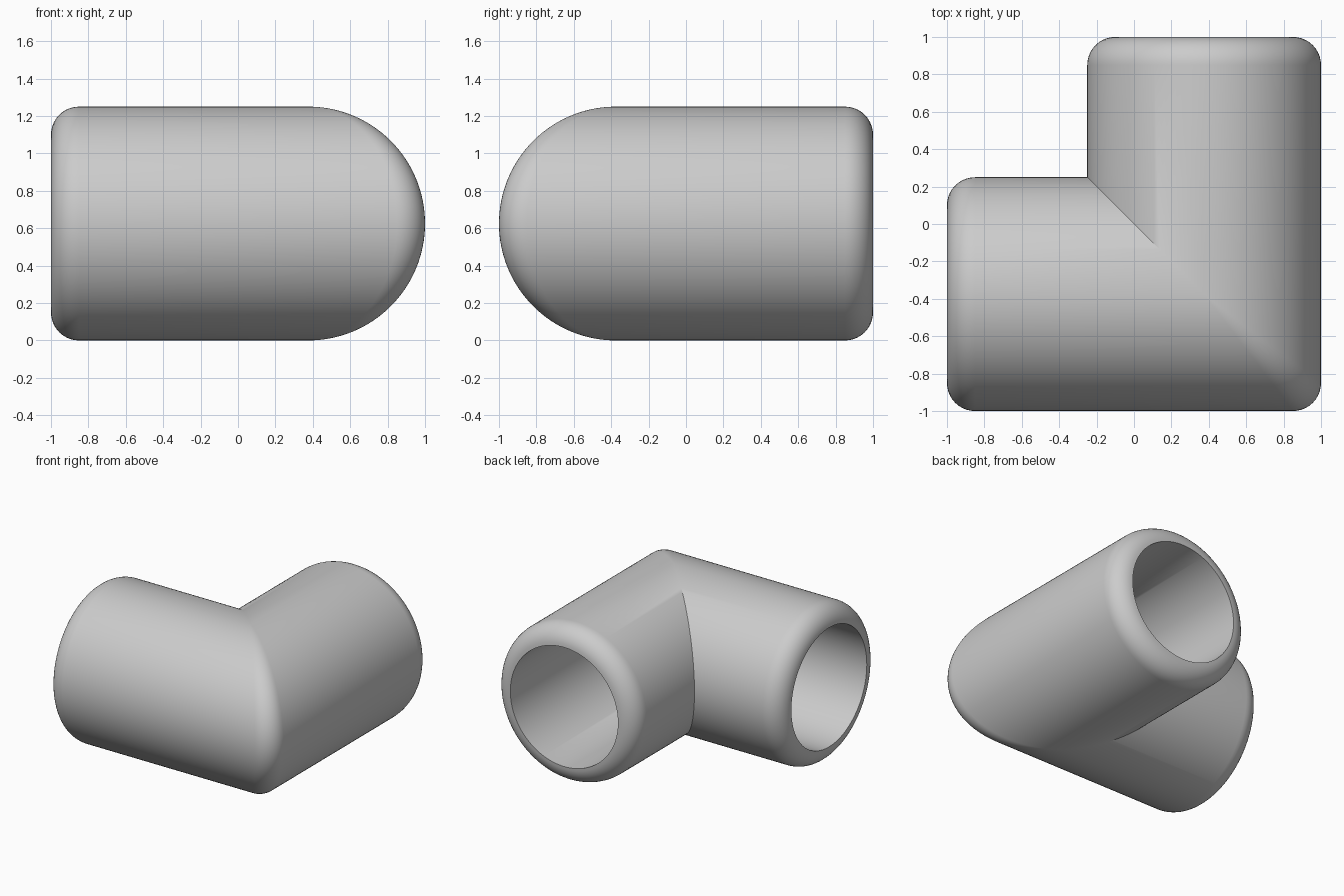
import bpy
import bmesh
from math import sin, cos, pi, radians
from mathutils import Vector

if "Cube" in bpy.data.objects:
    bpy.data.objects.remove(bpy.data.objects["Cube"], do_unlink=True)

OUTER, BORE = 0.625, 0.475
ROUND = OUTER - BORE                 # radius of rims and outer corner
CORNER = Vector((0.375, -0.375, OUTER))   # where the two pipe axes meet
SIDES, STEPS = 128, 10


def arm_a(radius, pos):
    """Ring of the arm along x."""
    return lambda c, s: Vector((pos, CORNER.y - radius * c, CORNER.z + radius * s))


def arm_b(radius, pos):
    """Ring of the arm along y."""
    return lambda c, s: Vector((CORNER.x + radius * c, pos, CORNER.z + radius * s))


def miter(radius):
    """Ring in the diagonal plane between the arms."""
    return lambda c, s: CORNER + radius * Vector((c, -c, s))


def corner_round(t):
    """Rolling-ball rounding on the outside of the bend, sharp on the inside."""
    def ring(c, s):
        if c <= 0.001:
            return miter(OUTER)(c, s)
        normal = Vector((0, -c, s)).slerp(Vector((c, 0, s)), t)
        return miter(BORE)(c, s) + ROUND * normal
    return ring


def rim(arm, end):
    """Quarter-round lip from the bore edge to the outside of an arm."""
    inward = -1 if end > 0 else 1
    angles = [pi / 2 * i / STEPS for i in range(STEPS + 1)]
    return [arm(BORE + ROUND * sin(a), end + inward * ROUND * (1 - cos(a)))
            for a in angles]


# Rings in order: first lip, outer bend, second lip, then back through the bore
rings = rim(arm_a, -1)
rings += [corner_round(i / STEPS) for i in range(STEPS + 1)]
rings += reversed(rim(arm_b, 1))
rings.append(miter(BORE))

bm = bmesh.new()
loops = []
for ring in rings:
    angles = [2 * pi * k / SIDES for k in range(SIDES)]
    loops.append([bm.verts.new(ring(cos(a), sin(a))) for a in angles])
for i, loop in enumerate(loops):
    after = loops[(i + 1) % len(loops)]
    for k in range(SIDES):
        n = (k + 1) % SIDES
        bm.faces.new((loop[k], loop[n], after[n], after[k]))
bmesh.ops.remove_doubles(bm, verts=bm.verts[:], dist=0.00005)
bmesh.ops.recalc_face_normals(bm, faces=bm.faces[:])

mesh = bpy.data.meshes.new("pipe_elbow")
bm.to_mesh(mesh)
bm.free()
elbow = bpy.data.objects.new("pipe_elbow", mesh)
bpy.context.collection.objects.link(elbow)

# Plain grey finish
grey = bpy.data.materials.new("light_grey")
grey.use_nodes = True
grey.diffuse_color = (0.6, 0.6, 0.6, 1)
grey.node_tree.nodes["Principled BSDF"].inputs["Base Color"].default_value = (0.6, 0.6, 0.6, 1)
mesh.materials.append(grey)

bpy.ops.object.select_all(action="DESELECT")
elbow.select_set(True)
bpy.context.view_layer.objects.active = elbow
bpy.ops.object.shade_smooth_by_angle(angle=radians(30))
